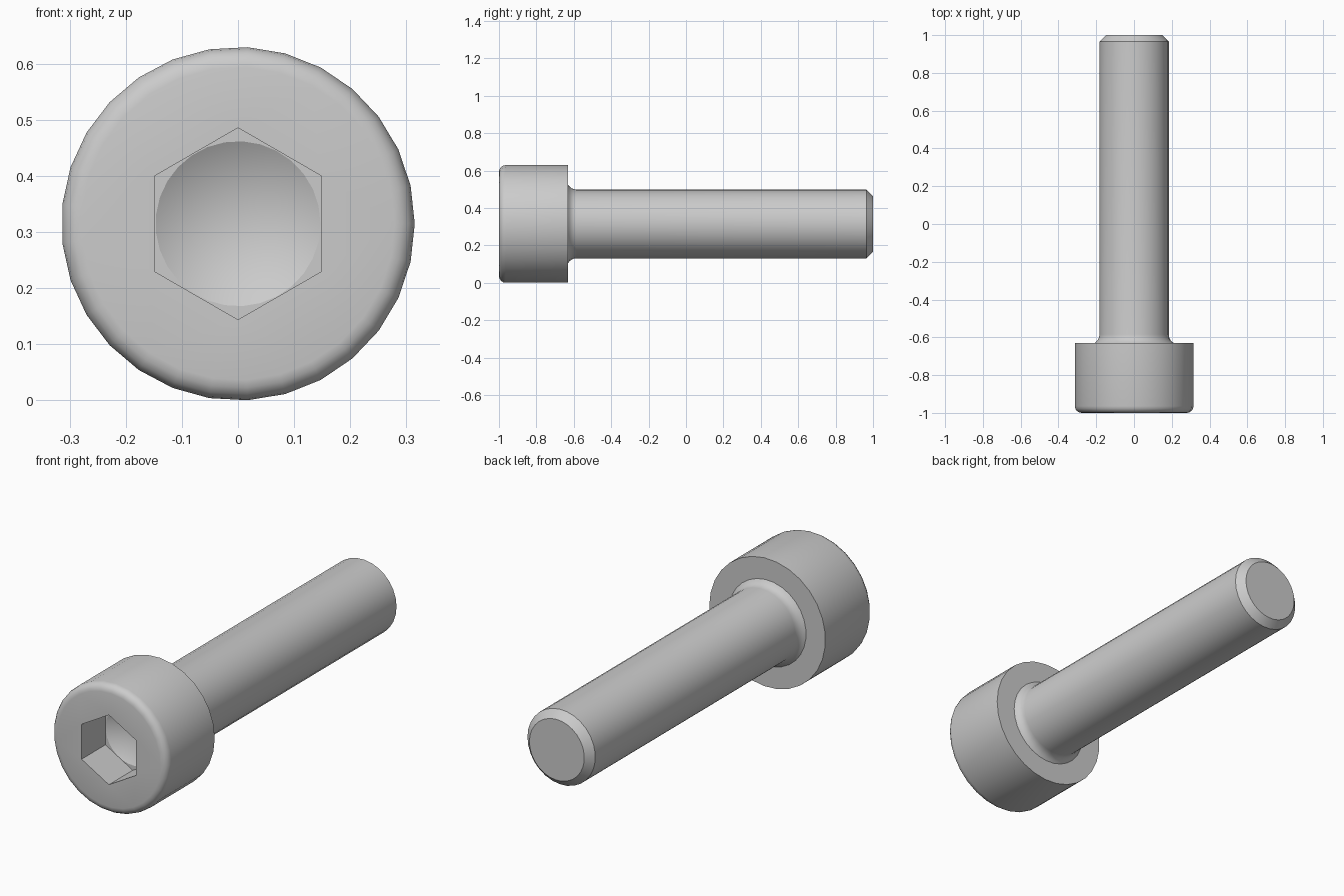
import bpy
import bmesh
from math import sin, cos, tan, pi, radians

cube = bpy.data.objects.get("Cube")
if cube:
    bpy.data.objects.remove(cube, do_unlink=True)

SIDES = 29
HEAD_R, SHANK_R = 0.315, 0.184
FRONT, HEAD_BACK, TIP = -1.0, -0.63, 1.0
ROUND = 0.036           # rounding of the head's front rim
NECK = 0.052            # fillet under the head
CHAMFER = 0.035         # bevel at the shank end
HEX_FLAT = 0.148        # half the width across flats
SOCKET_DEPTH = 0.185

bm = bmesh.new()


def ring(radius, y, sides=SIDES, turn=0.0):
    """Closed loop of vertices around the screw axis."""
    angles = [turn + 2 * pi * i / sides for i in range(sides)]
    return [bm.verts.new((radius * cos(a), y, HEAD_R + radius * sin(a)))
            for a in angles]


def skin(a, b):
    """Quads between two rings of equal count."""
    for i in range(len(a)):
        j = (i + 1) % len(a)
        bm.faces.new((a[i], a[j], b[j], b[i]))


def loop_edges(loop):
    pairs = zip(loop, loop[1:] + loop[:1])
    return [bm.edges.get(p) or bm.edges.new(p) for p in pairs]


def fill_between(outer, inner):
    """Flat face with a hole."""
    bmesh.ops.triangle_fill(bm, use_beauty=True,
                            edges=loop_edges(outer) + loop_edges(inner))


# Outer profile: rounded rim, head wall, neck fillet, shank, chamfered tip
profile = []
for i in range(5):
    t = pi / 2 * i / 4
    profile.append((HEAD_R - ROUND + ROUND * sin(t),
                    FRONT + ROUND - ROUND * cos(t)))
profile.append((HEAD_R, HEAD_BACK))
sweep = radians(60)
for i in range(5):
    t = sweep * (1 - i / 4)
    profile.append((SHANK_R + NECK * (1 - cos(t)),
                    HEAD_BACK + NECK * (sin(sweep) - sin(t))))
profile += [(SHANK_R, TIP - CHAMFER), (SHANK_R - CHAMFER, TIP)]

rings = [ring(r, y) for r, y in profile]
for a, b in zip(rings, rings[1:]):
    skin(a, b)
bm.faces.new(rings[-1])

# Hex socket in the front face
floor_y = FRONT + SOCKET_DEPTH
corner = HEX_FLAT / cos(pi / 6)
hex_mouth = ring(corner, FRONT, 6, pi / 6)
hex_floor = ring(corner, floor_y, 6, pi / 6)
skin(hex_mouth, hex_floor)
fill_between(rings[0], hex_mouth)

# Drill cone at the bottom of the socket
cone_r = HEX_FLAT - 0.001
cone_rim = ring(cone_r, floor_y)
fill_between(hex_floor, cone_rim)
apex = bm.verts.new((0, floor_y + cone_r * tan(pi / 6), HEAD_R))
for a, b in zip(cone_rim, cone_rim[1:] + cone_rim[:1]):
    bm.faces.new((a, b, apex))

bmesh.ops.recalc_face_normals(bm, faces=bm.faces)
mesh = bpy.data.meshes.new("socket_head_screw")
bm.to_mesh(mesh)
bm.free()

screw = bpy.data.objects.new("socket_head_screw", mesh)
bpy.context.collection.objects.link(screw)
bpy.ops.object.select_all(action='DESELECT')
screw.select_set(True)
bpy.context.view_layer.objects.active = screw
bpy.ops.object.shade_smooth_by_angle(angle=radians(29))
